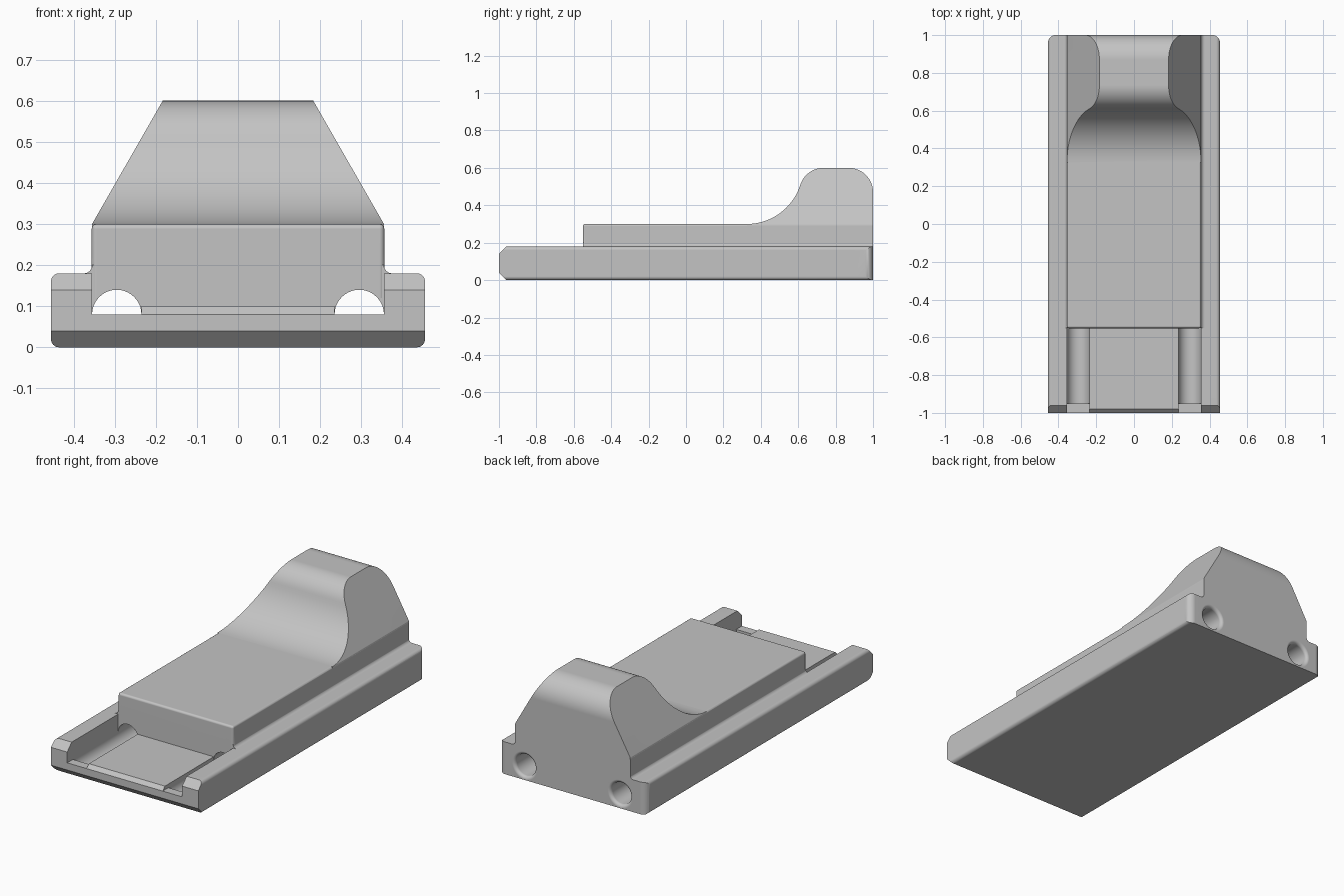
import bpy, bmesh
from math import sin, cos, pi, radians, atan2, degrees
from mathutils import Vector

cube = bpy.data.objects.get("Cube")
if cube:
    bpy.data.objects.remove(cube, do_unlink=True)

grey = bpy.data.materials.new("plain_grey")
grey.use_nodes = True
grey.diffuse_color = (0.55, 0.55, 0.55, 1)
grey.node_tree.nodes["Principled BSDF"].inputs["Base Color"].default_value = (0.55, 0.55, 0.55, 1)


def arc(cx, cy, r, a0, a1, n=10):
    angles = [radians(a0 + (a1 - a0) * i / n) for i in range(n + 1)]
    return [(cx + r * cos(a), cy + r * sin(a)) for a in angles]


def mirrored(half):
    return half + [(-x, z) for x, z in reversed(half)]


def finish(name, bm):
    bmesh.ops.recalc_face_normals(bm, faces=bm.faces)
    mesh = bpy.data.meshes.new(name)
    bm.to_mesh(mesh)
    bm.free()
    mesh.materials.append(grey)
    obj = bpy.data.objects.new(name, mesh)
    bpy.context.collection.objects.link(obj)
    return obj


def extrude(name, profile, axis, lo, hi):
    """Prism of a 2D profile along the given axis (0, 1 or 2)."""
    bm = bmesh.new()
    verts = []
    for p in profile:
        co = list(p)
        co.insert(axis, lo)
        verts.append(bm.verts.new(co))
    face = bm.faces.new(verts)
    new = bmesh.ops.extrude_face_region(bm, geom=[face])["geom"]
    step = Vector((0, 0, 0))
    step[axis] = hi - lo
    bmesh.ops.translate(bm, vec=step, verts=[g for g in new if isinstance(g, bmesh.types.BMVert)])
    return finish(name, bm)


def box(name, x, y, z):
    return extrude(name, [(x[0], y[0]), (x[1], y[0]), (x[1], y[1]), (x[0], y[1])], 2, *z)


def lathe(name, profile, x, z, n=40):
    """Solid turned about an axis parallel to y; profile is (radius, y)."""
    bm = bmesh.new()
    rings = [[bm.verts.new((x + r * cos(2 * pi * i / n), y, z + r * sin(2 * pi * i / n)))
              for i in range(n)] for r, y in profile]
    for a, b in zip(rings, rings[1:]):
        for i in range(n):
            j = (i + 1) % n
            bm.faces.new((a[i], a[j], b[j], b[i]))
    bm.faces.new(rings[0])
    bm.faces.new(rings[-1])
    return finish(name, bm)


def combine(target, tool, operation):
    mod = target.modifiers.new("combine", "BOOLEAN")
    mod.operation = operation
    mod.solver = "EXACT"
    mod.object = tool
    bpy.context.view_layer.objects.active = target
    bpy.ops.object.modifier_apply(modifier=mod.name)
    bpy.data.objects.remove(tool, do_unlink=True)


# Base plate: rounded section with small fillet ridge, chamfered front, rounded back corners
section = mirrored(arc(0.435, 0.02, 0.02, -90, 0) + arc(0.435, 0.16, 0.02, 0, 90)
                   + arc(0.375, 0.20, 0.02, 270, 180))
base = extrude("sliding_base", section, 1, -1.1, 1.1)
side = [(-1, 0.04), (-0.96, 0), (1, 0), (1, 0.25), (-0.55, 0.25), (-0.55, 0.18),
        (-0.96, 0.18), (-1, 0.14)]
combine(base, extrude("side_trim", side, 0, -0.6, 0.6), "INTERSECT")
plan = mirrored([(0.6, -1.2), (0.6, 0.9), (0.455, 0.9)] + arc(0.415, 0.96, 0.04, 0, 90))
combine(base, extrude("plan_trim", plan, 2, -0.1, 0.5), "INTERSECT")

# Front pocket with a chamfered centre pad
pocket = [(-1.05, 0.03), (-0.98, 0.10), (-0.55, 0.10), (-0.55, 0.33), (-1.05, 0.33)]
combine(base, extrude("pocket", pocket, 0, -0.3, 0.3), "DIFFERENCE")
for s in (-1, 1):
    xs = sorted((s * 0.235, s * 0.355))
    combine(base, box("pocket_shelf", xs, (-1.05, -0.55), (0.08, 0.35)), "DIFFERENCE")

# Upper block with softened front and top edges
block = box("upper_block", (-0.356, 0.356), (-0.552, 1), (0.12, 0.3))
bm = bmesh.new()
bm.from_mesh(block.data)
soft = []
for e in bm.edges:
    mid = (e.verts[0].co + e.verts[1].co) / 2
    top = mid.z > 0.29 and mid.y < 0.9
    front_corner = mid.y < -0.5 and abs(mid.x) > 0.3 and mid.z > 0.15
    if top or front_corner:
        soft.append(e)
bmesh.ops.bevel(bm, geom=soft, offset=0.012, segments=4, profile=0.5, affect="EDGES")
bm.to_mesh(block.data)
bm.free()
combine(base, block, "UNION")

# Rear grip: curved side profile with tapering flanks
turn = degrees(atan2(0.41, 0.13))
wave = [(0.325, 0.25)] + arc(0.325, 0.6, 0.3, -90, turn - 90, 18)
wave += arc(0.735, 0.47, 0.13, 90 + turn, 90, 14)[1:]
wave += arc(0.87, 0.47, 0.13, 90, 0, 16) + [(1, 0.25)]
grip = extrude("rear_grip", wave, 0, -0.5, 0.5)
flanks = mirrored([(0.355, 0.2), (0.355, 0.3), (0.183, 0.6), (0.15, 0.657)])
combine(grip, extrude("flanks", flanks, 1, 0.1, 1.2), "INTERSECT")
combine(base, grip, "UNION")

# Long bores that run out into the pocket as grooves, with rounded rear mouths
mouth = [(0.06, -0.95)] + [(r, y) for r, y in reversed(arc(0.078, 0.982, 0.018, 90, 180, 6))]
mouth += [(0.078, 1.05)]
for s in (-1, 1):
    combine(base, lathe("bore", mouth, s * 0.295, 0.08), "DIFFERENCE")

# Smooth curves, keep hard edges
bpy.ops.object.select_all(action="DESELECT")
base.select_set(True)
bpy.context.view_layer.objects.active = base
bpy.ops.object.shade_smooth_by_angle(angle=radians(30))
weights = base.modifiers.new("even_shading", "WEIGHTED_NORMAL")
weights.keep_sharp = True
